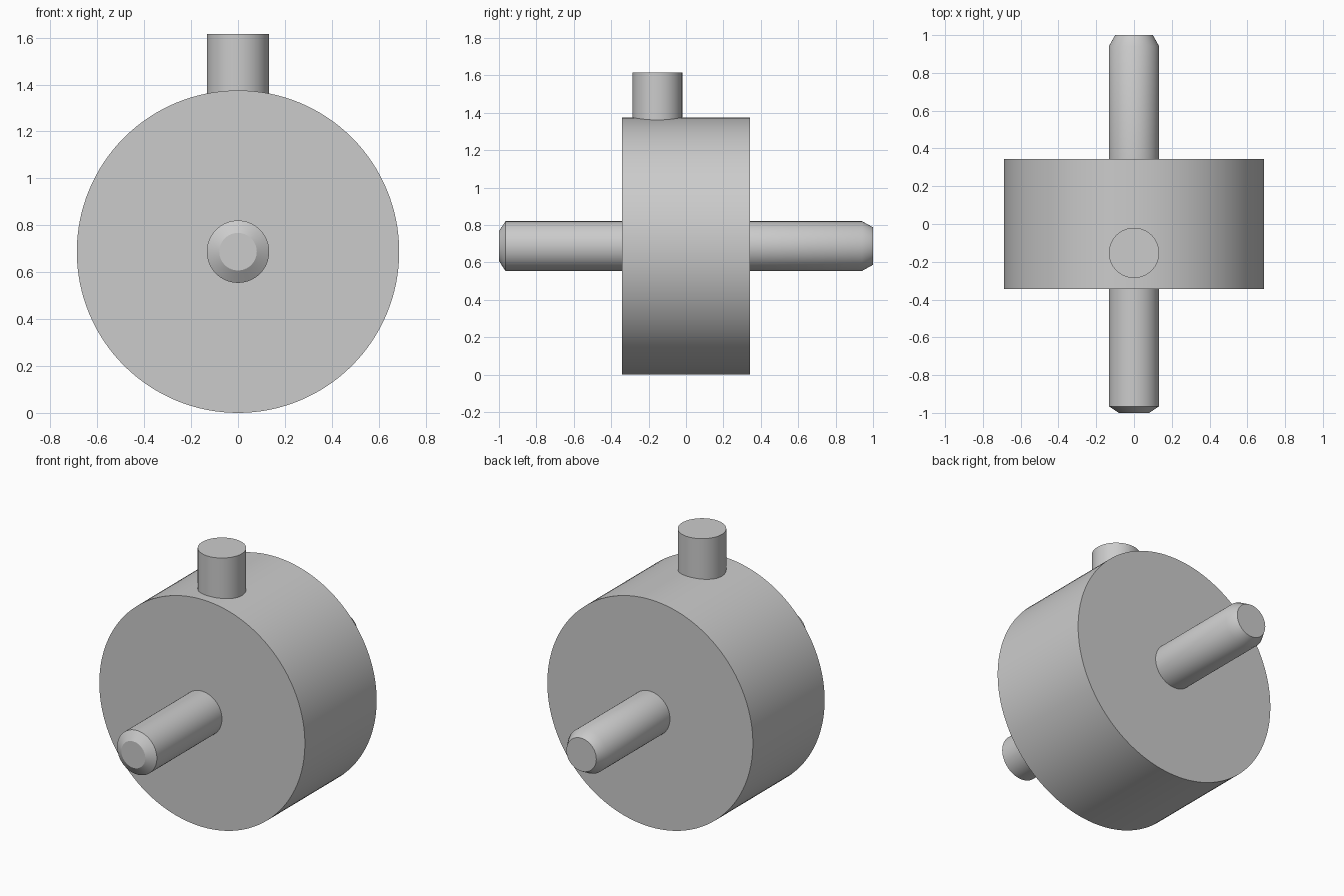
import bpy, bmesh, math
from mathutils import Matrix

cube = bpy.data.objects.get("Cube")
if cube:
    bpy.data.objects.remove(cube, do_unlink=True)

GREY = (0.6, 0.6, 0.6, 1.0)
metal = bpy.data.materials.new("plain_grey")
metal.use_nodes = True
metal.diffuse_color = GREY
metal.node_tree.nodes["Principled BSDF"].inputs["Base Color"].default_value = GREY

AXLE_Z = 0.6875
PIN_RADIUS = 0.133


def turned(name, profile, matrix, segments):
    """Solid of revolution about local z from (radius, height) pairs, capped."""
    bm = bmesh.new()
    rings = []
    for radius, height in profile:
        ring = bmesh.ops.create_circle(bm, segments=segments, radius=radius,
                                       matrix=Matrix.Translation((0, 0, height)))
        rings.append(ring["verts"])
    for low, high in zip(rings, rings[1:]):
        for i in range(segments):
            j = (i + 1) % segments
            bm.faces.new((low[i], low[j], high[j], high[i]))
    bm.faces.new(rings[0])
    bm.faces.new(rings[-1])
    bmesh.ops.recalc_face_normals(bm, faces=bm.faces)
    mesh = bpy.data.meshes.new(name)
    bm.to_mesh(mesh)
    bm.free()
    mesh.materials.append(metal)
    obj = bpy.data.objects.new(name, mesh)
    obj.matrix_world = matrix
    bpy.context.collection.objects.link(obj)
    bpy.ops.object.select_all(action="DESELECT")
    obj.select_set(True)
    bpy.context.view_layer.objects.active = obj
    bpy.ops.object.shade_smooth_by_angle(angle=math.radians(30))
    return obj


# Local z turned to point to the back (+y)
along_y = Matrix.Translation((0, 0, AXLE_Z)) @ Matrix.Rotation(-math.pi / 2, 4, "X")

# Main drum
turned("drum_body", [(AXLE_Z, -0.343), (AXLE_Z, 0.343)], along_y, 128)

# Shaft halves: steep chamfer in front, shallow chamfer at the back
turned("front_shaft", [(0.08, -1), (PIN_RADIUS, -0.965), (PIN_RADIUS, -0.33)], along_y, 64)
turned("back_shaft", [(PIN_RADIUS, 0.33), (PIN_RADIUS, 0.941), (0.1, 1)], along_y, 64)

# Stub standing on the rim, offset toward the front
turned("top_stub", [(PIN_RADIUS, 1.3), (PIN_RADIUS, 1.615)],
       Matrix.Translation((0, -0.153, 0)), 64)
